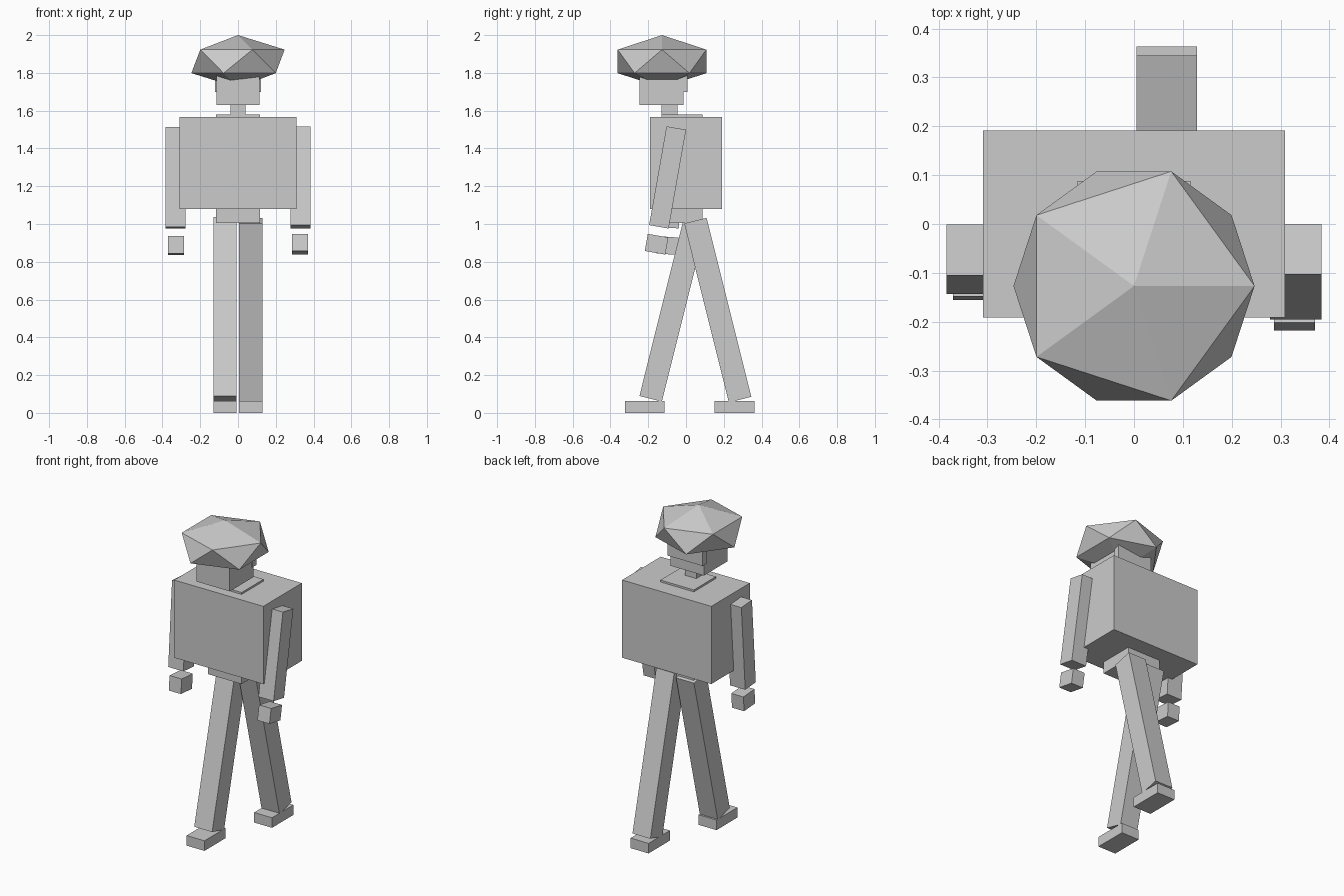
import bpy
import bmesh
import math
from mathutils import Matrix

if "Cube" in bpy.data.objects:
    bpy.data.objects.remove(bpy.data.objects["Cube"])

grey = bpy.data.materials.new("plain_grey")
grey.diffuse_color = (0.6, 0.6, 0.6, 1)
grey.use_nodes = True
grey.node_tree.nodes["Principled BSDF"].inputs["Base Color"].default_value = grey.diffuse_color


def finish(name, bm):
    mesh = bpy.data.meshes.new(name)
    bm.to_mesh(mesh)
    bm.free()
    mesh.materials.append(grey)
    obj = bpy.data.objects.new(name, mesh)
    bpy.context.collection.objects.link(obj)
    return obj


def box(name, center, size, tilt=0):
    """Box of a given size, swung about the x axis by tilt degrees."""
    bm = bmesh.new()
    bmesh.ops.create_cube(bm, size=1)
    bm.transform(Matrix.Translation(center)
                 @ Matrix.Rotation(math.radians(tilt), 4, 'X')
                 @ Matrix.Diagonal((*size, 1)))
    return finish(name, bm)


def span(name, x, y, z):
    """Upright box between (low, high) limits on each axis."""
    lims = (x, y, z)
    return box(name, [(a + b) / 2 for a, b in lims], [b - a for a, b in lims])


# Cap: flattened icosahedron
bm = bmesh.new()
bmesh.ops.create_icosphere(bm, subdivisions=1, radius=1)
bm.transform(Matrix.Translation((0, -0.127, 1.861))
             @ Matrix.Diagonal((0.276, 0.276, 0.139, 1)))
finish("cap", bm)

# Head, hair and neck
span("head", (-0.115, 0.115), (-0.246, -0.013), (1.63, 1.85))
span("hair", (-0.121, 0.121), (-0.03, 0.008), (1.70, 1.82))
span("neck", (-0.04, 0.04), (-0.13, -0.045), (1.56, 1.65))

# Jacket over an inner body that shows as collar and hips
span("jacket", (-0.309, 0.309), (-0.191, 0.191), (1.08, 1.567))
span("inner_body", (-0.116, 0.116), (-0.13, 0.088), (1.005, 1.579))

# Arms and hands, each side swung by its own angle
for side, sx, tilt, arm, hand in (
        ("left", -1, -4.1, (-0.072, 1.245), (-0.097, 0.886)),
        ("right", 1, -10, (-0.0975, 1.2465), (-0.156, 0.893))):
    box(side + "_arm", (sx * 0.331, *arm), (0.105, 0.105, 0.531), tilt)
    box(side + "_hand", (sx * 0.329, *hand), (0.084, 0.11, 0.092), tilt)

# Legs in mid stride, with feet
for side, cx, tilt, leg, foot in (
        ("left", -0.069, -14, (-0.069, 0.548), (-0.322, -0.115)),
        ("right", 0.0675, 14, (0.168, 0.544), (0.152, 0.363))):
    box(side + "_leg", (cx, *leg), (0.124, 0.1225, 0.976), tilt)
    span(side + "_foot", (cx - 0.062, cx + 0.062), foot, (0, 0.063))
